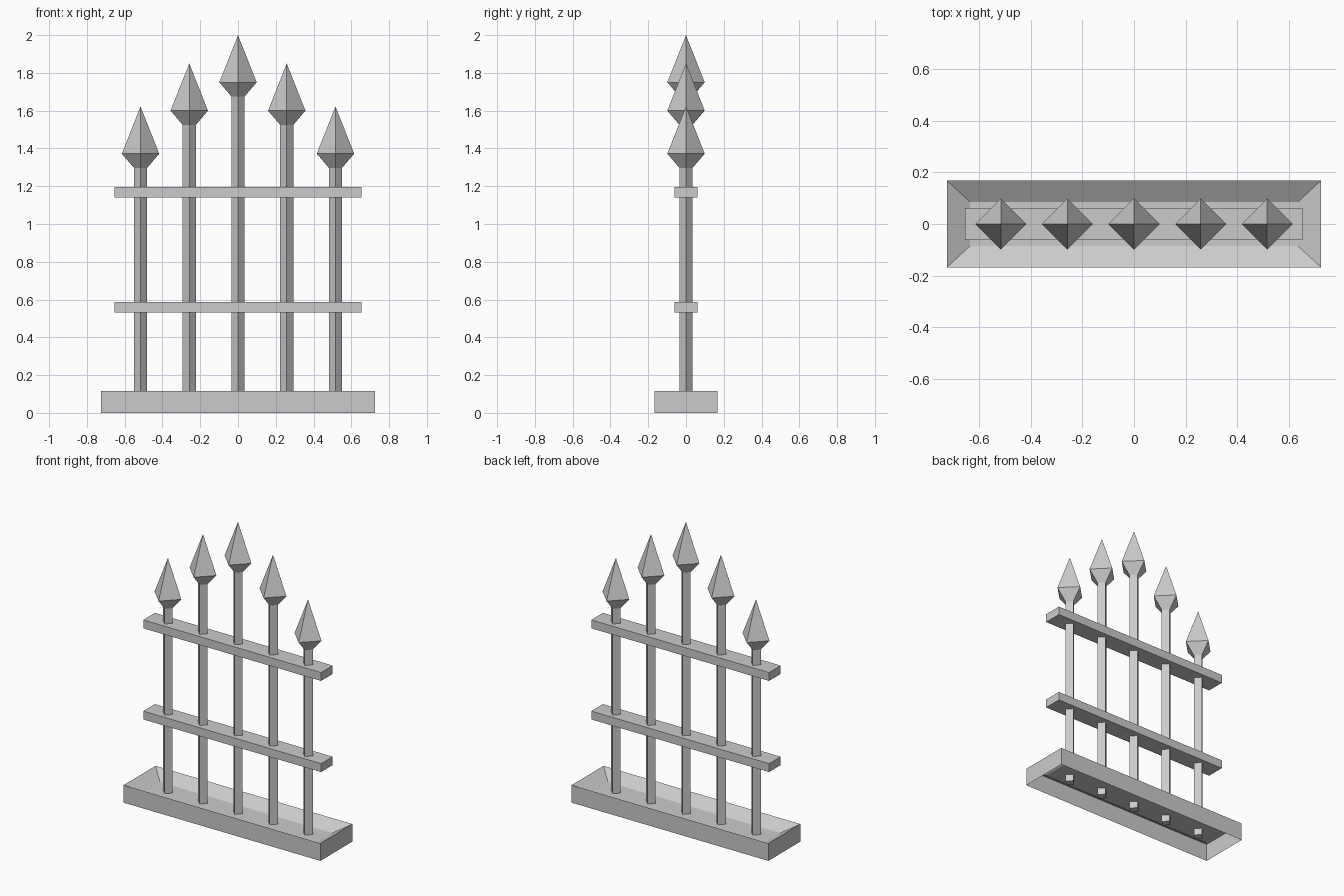
import bpy, bmesh
from mathutils import Matrix

cube = bpy.data.objects.get("Cube")
if cube:
    bpy.data.objects.remove(cube, do_unlink=True)

iron = bpy.data.materials.new("iron_grey")
iron.use_nodes = True
iron.diffuse_color = (0.6, 0.6, 0.6, 1)
iron.node_tree.nodes["Principled BSDF"].inputs["Base Color"].default_value = (0.6, 0.6, 0.6, 1)


def add_object(name, bm, recalc=True):
    if recalc:
        bmesh.ops.recalc_face_normals(bm, faces=bm.faces[:])
    mesh = bpy.data.meshes.new(name)
    bm.to_mesh(mesh)
    bm.free()
    mesh.materials.append(iron)
    obj = bpy.data.objects.new(name, mesh)
    bpy.context.collection.objects.link(obj)
    return obj


def stack(name, rings, cap_start=True, recalc=True):
    """Join four-cornered rings of points; a ring of one point is a tip."""
    bm = bmesh.new()
    loops = [[bm.verts.new(p) for p in ring] for ring in rings]
    for a, b in zip(loops, loops[1:]):
        for i in range(4):
            j = (i + 1) % 4
            if len(b) == 1:
                bm.faces.new((a[i], a[j], b[0]))
            else:
                bm.faces.new((a[i], a[j], b[j], b[i]))
    if cap_start:
        bm.faces.new(loops[0][::-1])
    if len(loops[-1]) == 4:
        bm.faces.new(loops[-1])
    return add_object(name, bm, recalc)


def diamond(x, r, z):
    return [(x + r, 0, z), (x, r, z), (x - r, 0, z), (x, -r, z)]


def rectangle(hx, hy, z):
    return [(hx, hy, z), (-hx, hy, z), (-hx, -hy, z), (hx, -hy, z)]


# Base: thin shell, open below, its top sloping down to a sunken floor
stack("base_trough",
      [rectangle(0.725, 0.168, 0), rectangle(0.725, 0.168, 0.117),
       rectangle(0.635, 0.085, 0.065)], cap_start=False, recalc=False)

# Two horizontal rails
for name, z in (("lower_rail", 0.56), ("upper_rail", 1.167)):
    bm = bmesh.new()
    bmesh.ops.create_cube(bm, size=1, matrix=Matrix.Translation((0, 0, z))
                          @ Matrix.Diagonal((1.31, 0.122, 0.056, 1)))
    add_object(name, bm)

# Five diamond-section bars with spear points, tallest in the middle
for name, x, tip in (("right_outer", -0.516, 1.622), ("right_inner", -0.258, 1.85),
                     ("middle", 0, 2.0),
                     ("left_inner", 0.258, 1.85), ("left_outer", 0.516, 1.622)):
    neck = tip - 0.325
    stack(name + "_bar", [diamond(x, 0.035, 0.02), diamond(x, 0.035, neck + 0.01)])
    stack(name + "_spear_point",
          [diamond(x, 0.035, neck), diamond(x, 0.099, tip - 0.25), [(x, 0, tip)]])
